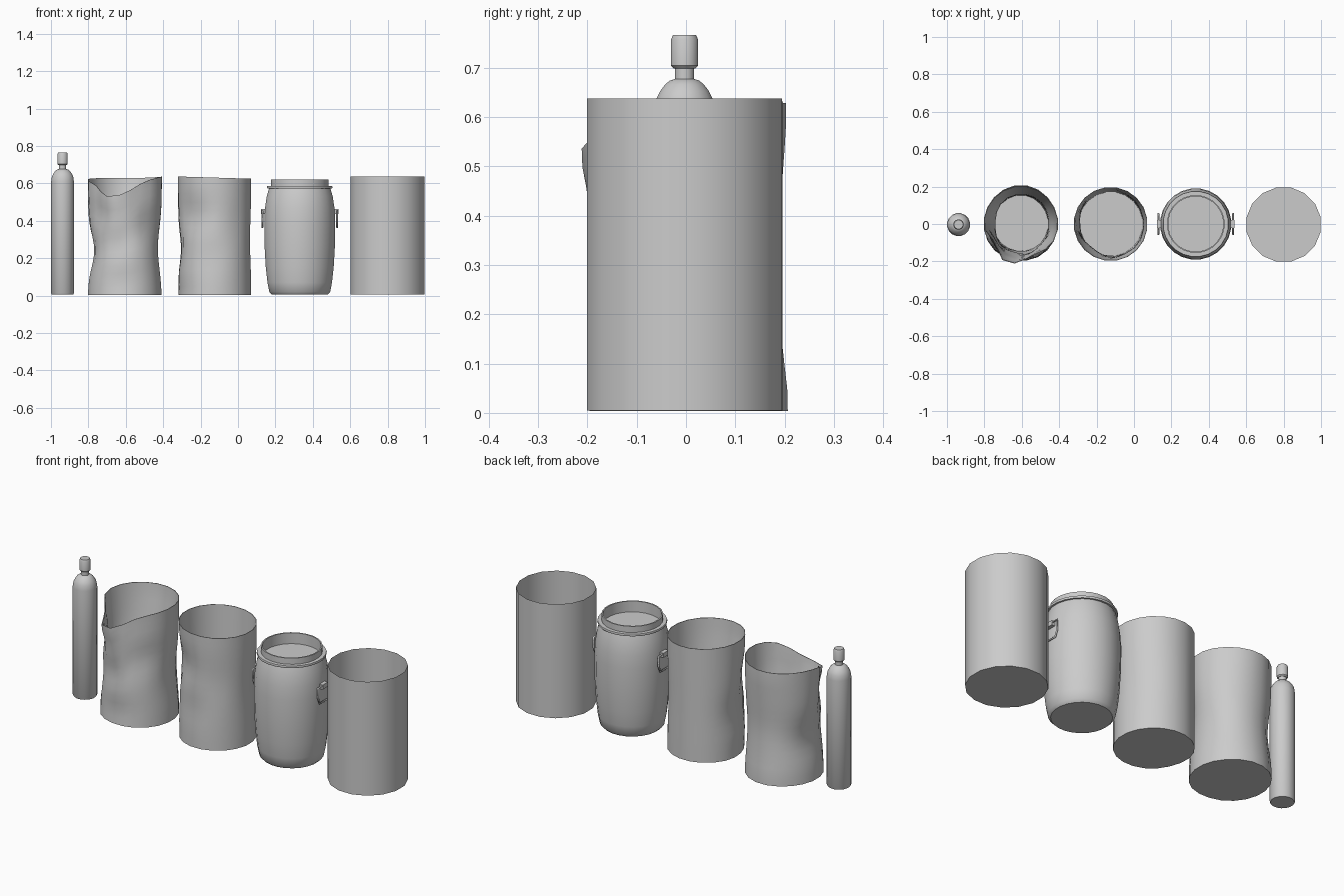
import bpy, bmesh, math
from math import cos, sin, pi, exp, radians

if "Cube" in bpy.data.objects:
    bpy.data.objects.remove(bpy.data.objects["Cube"], do_unlink=True)

grey = bpy.data.materials.new("plain grey")
grey.use_nodes = True
GREY = (0.6, 0.6, 0.6, 1)
grey.diffuse_color = GREY
grey.node_tree.nodes["Principled BSDF"].inputs["Base Color"].default_value = GREY


def finish(name, bm, angle=40):
    mesh = bpy.data.meshes.new(name)
    bm.to_mesh(mesh)
    bm.free()
    mesh.materials.append(grey)
    obj = bpy.data.objects.new(name, mesh)
    bpy.context.collection.objects.link(obj)
    bpy.ops.object.select_all(action="DESELECT")
    obj.select_set(True)
    bpy.context.view_layer.objects.active = obj
    bpy.ops.object.shade_smooth_by_angle(angle=radians(angle))
    return obj


def skin(name, rings, cap_start=True, cap_end=True, angle=40):
    """Join rings of points into a tube, optionally closing its ends."""
    bm = bmesh.new()
    loops = [[bm.verts.new(p) for p in ring] for ring in rings]
    n = len(loops[0])
    for a, b in zip(loops, loops[1:]):
        for i in range(n):
            j = (i + 1) % n
            bm.faces.new((a[i], a[j], b[j], b[i]))
    if cap_start:
        bm.faces.new(loops[0][::-1])
    if cap_end:
        bm.faces.new(loops[-1])
    return finish(name, bm, angle)


def circle(x, y, z, r, n):
    return [(x + r * cos(2 * pi * (i + .5) / n),
             y + r * sin(2 * pi * (i + .5) / n), z) for i in range(n)]


def lathe(name, x, y, profile, n, **kw):
    return skin(name, [circle(x, y, z, r, n) for r, z in profile], **kw)


def bump(angle, centre, width):
    d = (angle - centre + 180) % 360 - 180
    return exp(-(d / width) ** 2)


def dented_drum(name, x, y, radius, dents, rim, taper, n=20, rows=14):
    """Open drum; dents are (angle, height, angle width, height width, depth)."""
    def ring(t, scale, lift=0.0):
        pts = []
        for i in range(n):
            a = 360 * (i + .5) / n
            z = 0.004 + lift + t * (rim(a) - 0.004 - lift)
            r = radius
            for ang, h, wa, wh, depth in dents:
                r -= depth * bump(a, ang, wa) * exp(-((z - h) / wh) ** 2)
            r *= scale
            pts.append((x + r * cos(radians(a)), y + r * sin(radians(a)), z))
        return pts
    steps = [k / rows for k in range(rows + 1)]
    outer = [ring(t, 1) for t in steps]
    inner = [ring(t, taper + (.985 - taper) * t, 0.012) for t in reversed(steps)]
    skin(name, outer + inner, angle=60)


# Plain open drum
lathe("straight_drum", 0.80, -0.003, [(.202, .005), (.202, .637)], 16, cap_end=False)

# Lidded barrel with a bulging body, rim band and recessed lid
lathe("lidded_barrel", 0.33, 0, [
    (.150, .006), (.164, .02), (.174, .07), (.183, .15), (.190, .27), (.191, .40),
    (.187, .47), (.178, .53), (.168, .565), (.165, .575), (.155, .577), (.155, .62),
    (.148, .62), (.148, .56)], 24)
lathe("barrel_band", 0.33, 0, [
    (.155, .574), (.175, .574), (.177, .58), (.175, .586), (.155, .586)], 24,
    cap_start=False, cap_end=False)

# Drop handles: a thin bent loop hanging from a mounting block on each side
for side, label in ((1, "left"), (-1, "right")):
    x = 0.33 + side * 0.2
    curve = bpy.data.curves.new(label + "_handle", "CURVE")
    curve.dimensions = "3D"
    curve.bevel_depth = 0.005
    curve.bevel_resolution = 1
    spline = curve.splines.new("POLY")
    path = [(-.055, .455), (-.055, .40), (-.04, .365), (.04, .365), (.055, .40), (.055, .455)]
    spline.points.add(len(path) - 1)
    for p, (y, z) in zip(spline.points, path):
        p.co = (x, y, z, 1)
    spline.use_cyclic_u = True
    curve.materials.append(grey)
    handle = bpy.data.objects.new(label + "_handle", curve)
    bpy.context.collection.objects.link(handle)

    bm = bmesh.new()
    bmesh.ops.create_cube(bm, size=1)
    bmesh.ops.scale(bm, vec=(.03, .045, .025), verts=bm.verts)
    bmesh.ops.translate(bm, vec=(x - side * .008, 0, .45), verts=bm.verts)
    finish(label + "_handle_mount", bm)

# Lightly dented drum
dented_drum("dented_drum", -0.125, 0, 0.198, [
    (232, .43, 32, .10, .030), (185, .25, 30, .11, .020), (260, .22, 25, .10, .012),
    (10, .30, 45, .16, .008), (200, .03, 25, .05, .010), (300, .38, 20, .12, .010)],
    lambda a: .631 - .006 * cos(radians(a)), .87)

# Heavily crushed drum with its front lip bent out and down
dented_drum("crushed_drum", -0.605, 0, 0.200, [
    (180, .24, 45, .12, .036), (215, .45, 22, .09, .030), (250, .525, 20, .07, -.024),
    (215, .60, 18, .08, .030), (295, .57, 25, .12, .020), (0, .25, 40, .15, .022),
    (310, .38, 25, .10, .026), (255, .28, 22, .08, .020), (265, .08, 25, .07, .012),
    (90, .30, 50, .14, .012), (90, .60, 40, .08, -.006), (90, .02, 40, .08, -.010)],
    lambda a: .628 - .098 * bump(a, 250, 45) + .008 * bump(a, 0, 50), .74)

# Gas cylinder with a domed shoulder, neck and valve cap
lathe("gas_cylinder", -0.938, -0.003, [
    (.058, .006), (.062, .012), (.062, .61), (.058, .637), (.050, .653), (.040, .666),
    (.030, .674), (.020, .677), (.020, .70)], 16)
lathe("valve_cap", -0.938, -0.003, [
    (.022, .698), (.028, .704), (.028, .757), (.024, .766)], 16)
